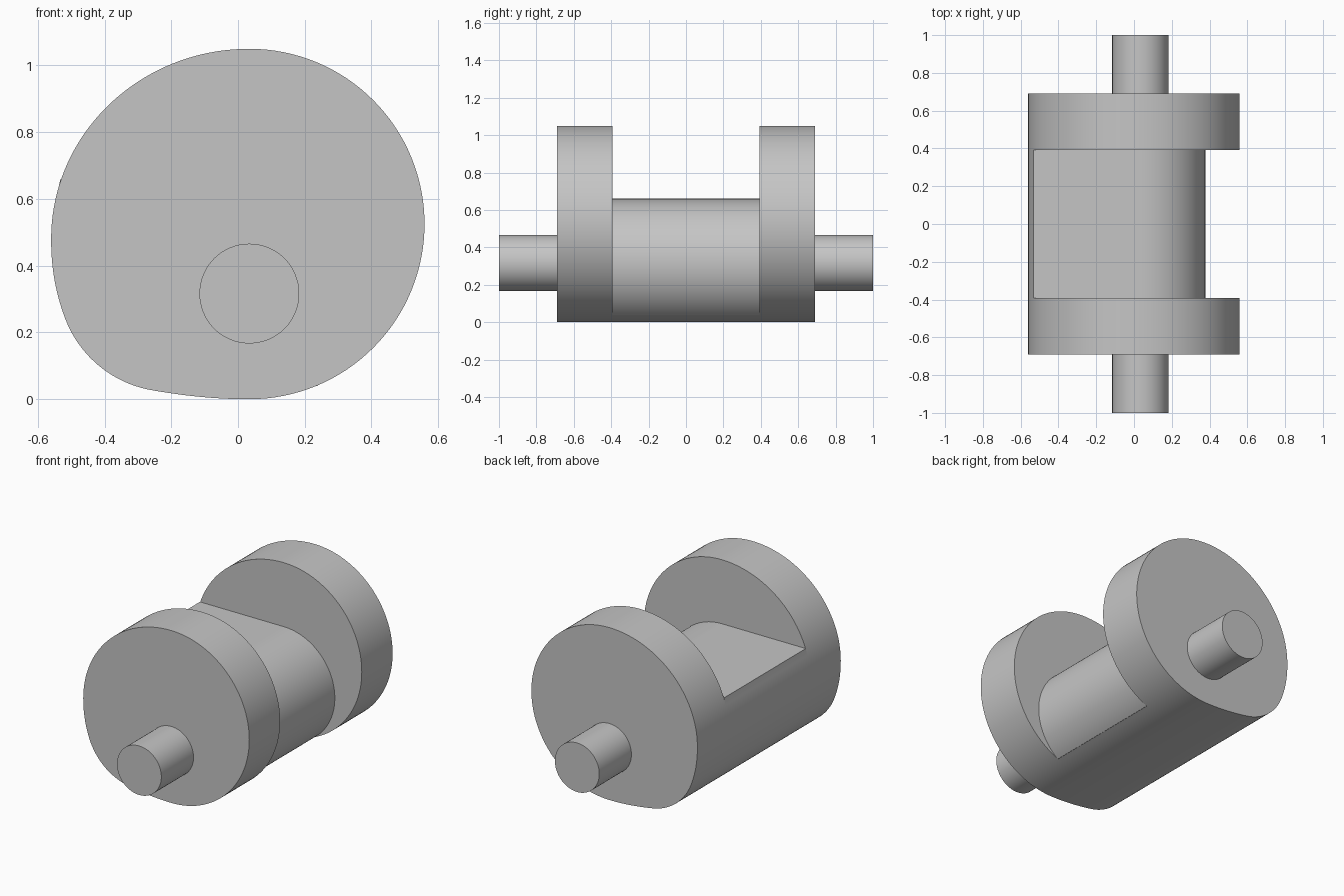
import bpy, bmesh
from math import sin, cos, pi, radians, atan2
from mathutils import Vector
from mathutils.geometry import interpolate_bezier

cube = bpy.data.objects.get("Cube")
if cube:
    bpy.data.objects.remove(cube, do_unlink=True)

steel = bpy.data.materials.new("light_grey_metal")
steel.use_nodes = True
GREY = (0.56, 0.56, 0.56, 1)
steel.diffuse_color = GREY
steel.node_tree.nodes["Principled BSDF"].inputs["Base Color"].default_value = GREY


def arc(cx, cz, r, a0, a1, n):
    """Points on a circle arc between two angles in radians."""
    return [Vector((cx + r * cos(a0 + (a1 - a0) * i / n),
                    cz + r * sin(a0 + (a1 - a0) * i / n))) for i in range(n + 1)]


def blend(p0, d0, p1, d1, n):
    """Bezier from p0 to p1 with handle offsets d0 and d1."""
    p0, p1 = Vector(p0), Vector(p1)
    return list(interpolate_bezier(p0, p0 + Vector(d0), p1 + Vector(d1), p1, n + 1))


def extrude(name, outline, y0, y1):
    """Solid with an (x, z) outline running from y0 to y1."""
    pts = [p for i, p in enumerate(outline) if (p - outline[i - 1]).length > 1e-4]
    bm = bmesh.new()
    rings = [[bm.verts.new((p.x, y, p.y)) for p in pts] for y in (y0, y1)]
    bm.faces.new(rings[0])
    bm.faces.new(rings[1][::-1])
    for i in range(len(pts)):
        bm.faces.new((rings[0][i - 1], rings[0][i], rings[1][i], rings[1][i - 1]))
    bmesh.ops.recalc_face_normals(bm, faces=bm.faces)
    mesh = bpy.data.meshes.new(name)
    bm.to_mesh(mesh)
    bm.free()
    mesh.materials.append(steel)
    obj = bpy.data.objects.new(name, mesh)
    bpy.context.collection.objects.link(obj)
    bpy.ops.object.select_all(action="DESELECT")
    obj.select_set(True)
    bpy.context.view_layer.objects.active = obj
    bpy.ops.object.shade_smooth_by_angle(angle=radians(30))
    return obj


# Cam outline: round right half, wide upper left, tight lower left corner
AX = 0.034
corner = arc(-0.2, 0.362, 0.34, radians(200.6), radians(260), 20)
right = arc(AX, 0.525, 0.525, -pi / 2, pi / 2, 64)
upper_left = blend(right[-1], (-0.328, 0), (-0.56, 0.48), (0, 0.315), 40)
lower_left = blend((-0.56, 0.48), (0, -0.09), corner[0], (-0.028, 0.075), 14)
bottom = blend(corner[-1], (0.1, -0.0176), right[0], (-0.1, 0), 14)
cam = right + upper_left + lower_left + corner + bottom

# Web outline: hub arc, flat top, then the lower left of the cam
AZ, HUB, TOP = 0.3165, 0.3435, 0.66
meet = Vector((0.235, 0.042))
hub = arc(AX, AZ, HUB, atan2(meet.y - AZ, meet.x - AX), pi / 2, 48)
side = [p for p in upper_left if p.y < TOP and p.x < -0.5]
foot = [p for p in right if p.y < meet.y and p.x < meet.x]
web = hub + [Vector((-0.532, TOP))] + side + lower_left + corner + bottom + foot

# Shaft outline
shaft = arc(AX, AZ, 0.1495, 0, 2 * pi, 64)[:-1]

INNER, OUTER = 0.393, 0.69
extrude("web", web, -INNER, INNER)
for label, s in (("front", -1), ("back", 1)):
    extrude(label + "_cam", cam, s * INNER, s * OUTER)
    extrude(label + "_shaft", shaft, s * (OUTER - 0.02), s)
